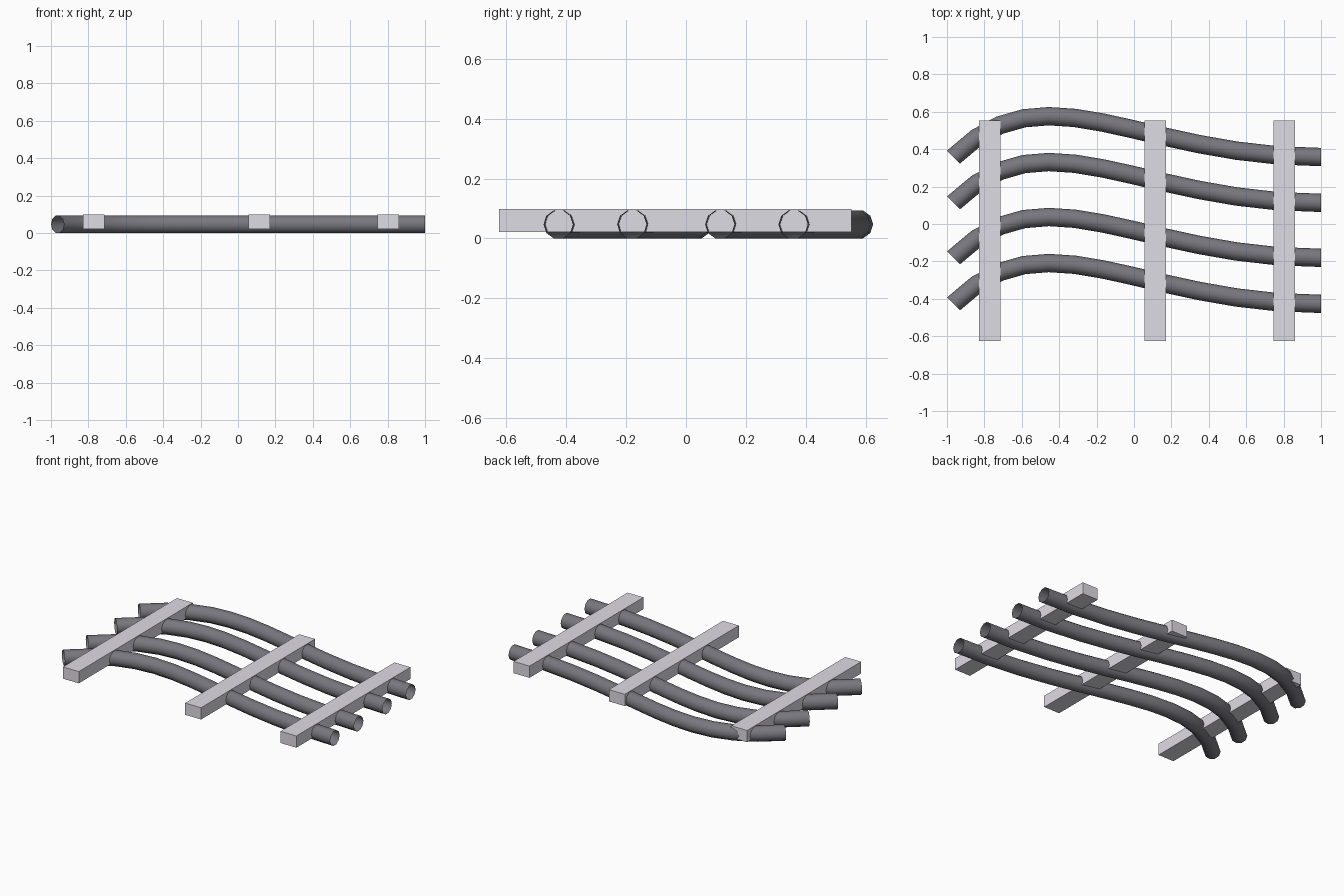
import bpy
from math import radians, cos

if "Cube" in bpy.data.objects:
    bpy.data.objects.remove(bpy.data.objects["Cube"])

R = 0.049        # tube radius
S = 0.9825       # scale of the tube path


def material(name, color):
    m = bpy.data.materials.new(name)
    m.diffuse_color = (*color, 1)
    m.use_nodes = True
    m.node_tree.nodes["Principled BSDF"].inputs["Base Color"].default_value = m.diffuse_color
    return m


dark = material("dark_grey", (0.19, 0.185, 0.21))
light = material("light_grey", (0.74, 0.72, 0.78))


def tube(name, y):
    # open-ended ten-sided tube swept along an S-shaped path
    cu = bpy.data.curves.new(name, 'CURVE')
    cu.dimensions = '3D'
    cu.resolution_u = 12
    cu.fill_mode = 'FULL'
    cu.bevel_depth = R
    cu.bevel_resolution = 3
    cu.use_fill_caps = False
    sp = cu.splines.new('BEZIER')
    sp.bezier_points.add(1)
    path = [((-1, 0), (-1.5, -0.5), (-0.5, 0.5)),
            ((1, 0), (0, 0), (2, 0))]
    for p, (co, left, right) in zip(sp.bezier_points, path):
        p.handle_left_type = p.handle_right_type = 'FREE'
        p.co = (*(S * v for v in co), 0)
        p.handle_left = (*(S * v for v in left), 0)
        p.handle_right = (*(S * v for v in right), 0)
    ob = bpy.data.objects.new(name, cu)
    ob.location = (1 - S, y, R * cos(radians(18)))
    bpy.context.collection.objects.link(ob)
    # turn the curve into a smooth mesh
    bpy.ops.object.select_all(action='DESELECT')
    ob.select_set(True)
    bpy.context.view_layer.objects.active = ob
    bpy.ops.object.convert(target='MESH')
    bpy.ops.object.shade_smooth()
    ob = bpy.context.object
    ob.data.materials.clear()
    ob.data.materials.append(dark)


def crossbar(name, x):
    # straight square-edged bar across the tubes
    bpy.ops.mesh.primitive_cube_add(size=1, location=(x, -0.036, 0.06))
    ob = bpy.context.object
    ob.name = name
    ob.scale = (0.115, 1.178, 0.077)
    ob.data.materials.append(light)


# four wavy tubes
for i, y in enumerate((0.358, 0.113, -0.181, -0.427)):
    tube(f"wavy_tube_{i + 1}", y)

# three crossbars
for i, x in enumerate((-0.772, 0.113, 0.803)):
    crossbar(f"crossbar_{i + 1}", x)
